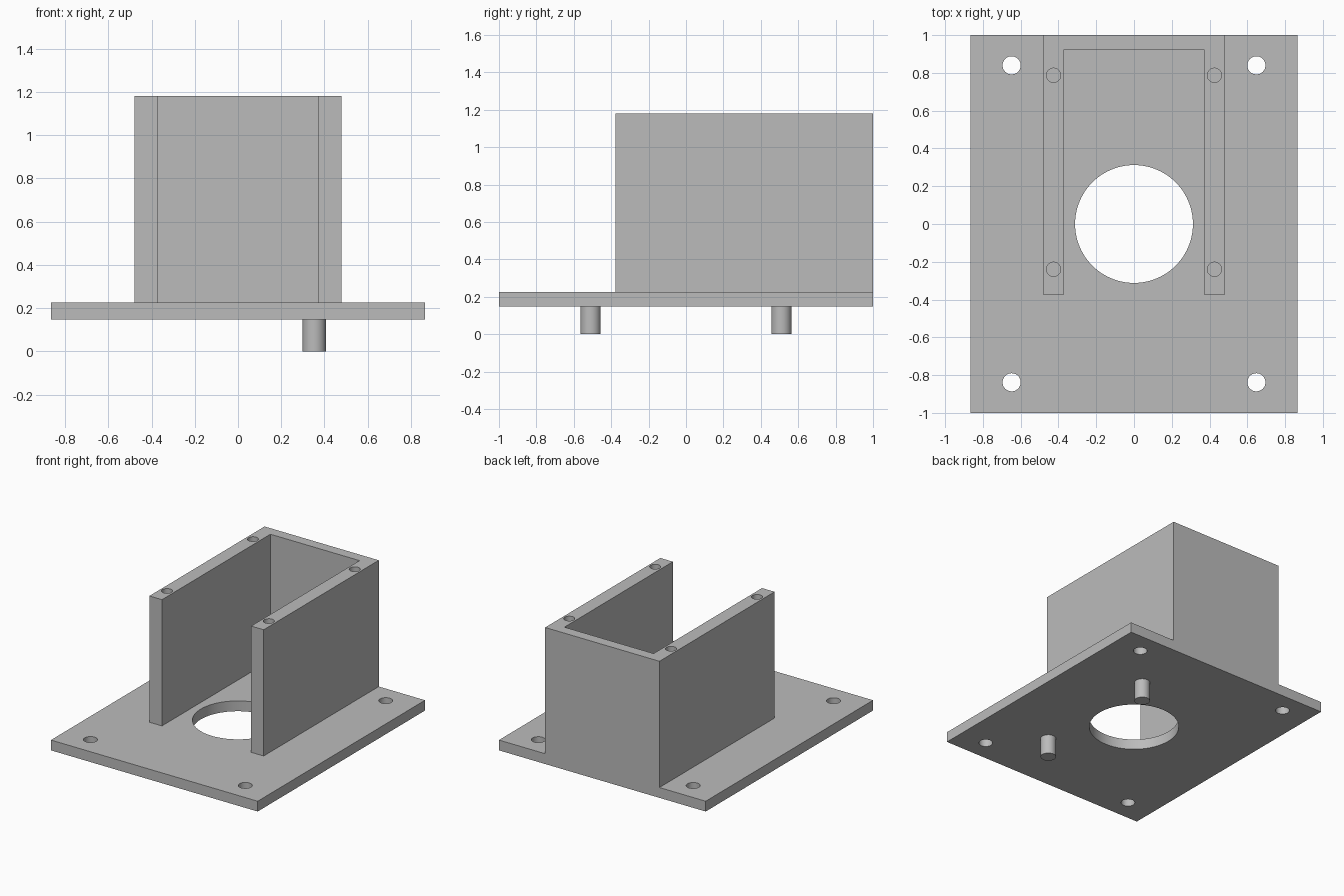
import bpy
import bmesh
import math
from mathutils import Matrix

cube = bpy.data.objects.get("Cube")
if cube:
    bpy.data.objects.remove(cube, do_unlink=True)

# Key dimensions
BASE_X, BASE_Y = 0.865, 1.0
BASE_LOW, BASE_TOP, WALL_TOP = 0.147, 0.225, 1.18
WALL_OUT, WALL_IN = 0.478, 0.373
WALL_FRONT, BACK_IN = -0.376, 0.92

grey = bpy.data.materials.new("plain grey")
grey.use_nodes = True
COLOUR = (0.5, 0.5, 0.5, 1)
grey.diffuse_color = COLOUR
grey.node_tree.nodes["Principled BSDF"].inputs["Base Color"].default_value = COLOUR


def make_object(name, bm):
    bmesh.ops.recalc_face_normals(bm, faces=bm.faces)
    mesh = bpy.data.meshes.new(name)
    bm.to_mesh(mesh)
    bm.free()
    mesh.materials.append(grey)
    obj = bpy.data.objects.new(name, mesh)
    bpy.context.collection.objects.link(obj)
    return obj


def prism(name, outline, low, high):
    """Extrude a flat outline upward."""
    bm = bmesh.new()
    face = bm.faces.new([bm.verts.new((x, y, low)) for x, y in outline])
    top = bmesh.ops.extrude_face_region(bm, geom=[face])["geom"]
    verts = [v for v in top if isinstance(v, bmesh.types.BMVert)]
    bmesh.ops.translate(bm, verts=verts, vec=(0, 0, high - low))
    return make_object(name, bm)


def cylinder(name, x, y, radius, low, high, sides=48):
    bm = bmesh.new()
    bmesh.ops.create_cone(bm, cap_ends=True, segments=sides, radius1=radius,
                          radius2=radius, depth=high - low,
                          matrix=Matrix.Translation((x, y, (low + high) / 2)))
    return make_object(name, bm)


def combine(target, other, operation):
    """Apply an exact boolean and remove the spent helper."""
    mod = target.modifiers.new(operation.lower(), 'BOOLEAN')
    mod.operation = operation
    mod.solver = 'EXACT'
    mod.object = other
    other.hide_render = True
    activate(target)
    bpy.ops.object.modifier_apply(modifier=mod.name)
    bpy.data.objects.remove(other, do_unlink=True)


def activate(obj):
    bpy.ops.object.select_all(action='DESELECT')
    obj.select_set(True)
    bpy.context.view_layer.objects.active = obj


# Base plate fused with the U-shaped housing, flush at the back
body = prism("base_and_housing",
             [(-BASE_X, -BASE_Y), (BASE_X, -BASE_Y), (BASE_X, BASE_Y), (-BASE_X, BASE_Y)],
             BASE_LOW, BASE_TOP)
half = [(WALL_OUT, BASE_Y), (WALL_OUT, WALL_FRONT), (WALL_IN, WALL_FRONT), (WALL_IN, BACK_IN)]
housing = prism("housing", half + [(-x, y) for x, y in reversed(half)], BASE_LOW, WALL_TOP)
combine(body, housing, 'UNION')

# Large central opening through the plate
combine(body, cylinder("centre_cutter", 0, 0, 0.312, 0, 0.4, 96), 'DIFFERENCE')

for side in (-1, 1):
    # Corner mounting holes through the plate
    for y in (-0.838, 0.84):
        combine(body, cylinder("corner_cutter", side * 0.648, y, 0.048, 0, 0.4), 'DIFFERENCE')
    # Blind screw holes in the wall tops
    for y in (-0.24, 0.787):
        combine(body, cylinder("screw_cutter", side * 0.426, y, 0.038, 0.85, 1.4, 32),
                'DIFFERENCE')

# Merge coplanar faces left by the cuts
activate(body)
clean = body.modifiers.new("clean", 'DECIMATE')
clean.decimate_type = 'DISSOLVE'
clean.angle_limit = math.radians(0.5)
bpy.ops.object.modifier_apply(modifier=clean.name)

# Locating pegs under the plate
pegs = [cylinder(name, 0.353, y, 0.054, 0, BASE_LOW)
        for name, y in (("front_peg", -0.51), ("back_peg", 0.51))]

for obj in [body] + pegs:
    activate(obj)
    bpy.ops.object.shade_smooth_by_angle(angle=math.radians(30))
